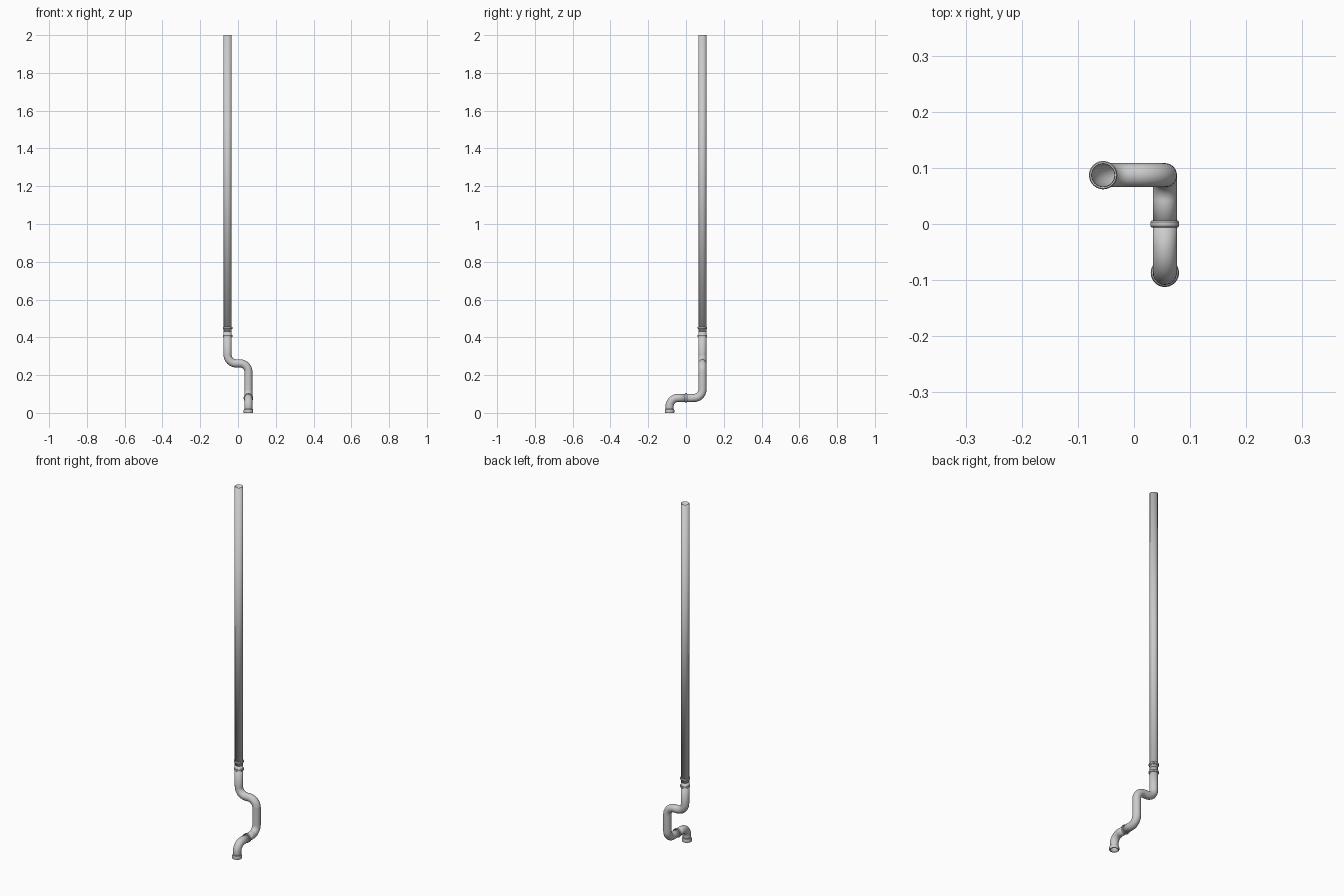
import bpy, bmesh, math
from mathutils import Vector

if "Cube" in bpy.data.objects:
    bpy.data.objects.remove(bpy.data.objects["Cube"])

R = 0.0215      # pipe radius
BEND = 0.045    # centreline bend radius
WALL = 0.0015


def fillet(points, steps=12):
    """Replace each inner right-angle corner with an arc."""
    pts = [Vector(p) for p in points]
    out = [pts[0]]
    for a, b, c in zip(pts, pts[1:], pts[2:]):
        u, v = (a - b).normalized(), (c - b).normalized()
        centre = b + (u + v) * BEND
        for i in range(steps + 1):
            t = math.pi / 2 * i / steps
            out.append(centre - v * BEND * math.cos(t) - u * BEND * math.sin(t))
    return out + [pts[-1]]


def finish(obj):
    bpy.ops.object.select_all(action='DESELECT')
    obj.select_set(True)
    bpy.context.view_layer.objects.active = obj
    if obj.type == 'CURVE':
        bpy.ops.object.convert(target='MESH')
        obj = bpy.context.object
        mod = obj.modifiers.new("wall", 'SOLIDIFY')
        mod.thickness = WALL
        mod.offset = -1
    bpy.ops.object.shade_smooth_by_angle(angle=math.radians(35))


def pipe(name, points):
    path = fillet(points)
    cu = bpy.data.curves.new(name, 'CURVE')
    cu.dimensions = '3D'
    cu.bevel_depth = R
    cu.bevel_resolution = 14
    sp = cu.splines.new('POLY')
    sp.points.add(len(path) - 1)
    for p, co in zip(sp.points, path):
        p.co = (*co, 1)
    obj = bpy.data.objects.new(name, cu)
    bpy.context.collection.objects.link(obj)
    finish(obj)


def collar(name, profile, loc, axis='Z', n=40):
    """Lathe a closed (radius, height) profile around an axis."""
    bm = bmesh.new()
    rings = []
    for i in range(n):
        a = 2 * math.pi * i / n
        rings.append([bm.verts.new((r * math.cos(a), r * math.sin(a), h)) for r, h in profile])
    m = len(profile)
    for i in range(n):
        p, q = rings[i], rings[(i + 1) % n]
        for j in range(m):
            k = (j + 1) % m
            bm.faces.new((p[j], q[j], q[k], p[k]))
    bmesh.ops.recalc_face_normals(bm, faces=bm.faces)
    me = bpy.data.meshes.new(name)
    bm.to_mesh(me)
    bm.free()
    obj = bpy.data.objects.new(name, me)
    obj.location = loc
    if axis == 'Y':
        obj.rotation_euler.x = math.pi / 2
    bpy.context.collection.objects.link(obj)
    finish(obj)


X, Y = 0.055, 0.087
Z_LOW, Z_HIGH = 0.079, 0.262

# Pipe runs
pipe("long_pipe", [(-X, Y, 2), (-X, Y, 0.43)])
pipe("offset_pipe", [(-X, Y, 0.43), (-X, Y, Z_HIGH), (X, Y, Z_HIGH),
                     (X, Y, Z_LOW), (X, 0, Z_LOW)])
pipe("outlet_elbow", [(X, 0, Z_LOW), (X, -Y, Z_LOW), (X, -Y, 0)])

# Beaded rings at the joints
bead = [(R - 0.001, -0.006), (0.0235, -0.006), (0.0252, -0.004),
        (0.0252, 0.004), (0.0235, 0.006), (R - 0.001, 0.006)]
collar("coupling_ring_lower", bead, (-X, Y, 0.407))
collar("coupling_ring_upper", bead, (-X, Y, 0.450))
collar("elbow_ring", bead, (X, 0, Z_LOW), 'Y')

# Socket at the outlet
socket = [(R - 0.001, 0), (0.0245, 0), (0.0252, 0.002), (0.0252, 0.014),
          (0.0235, 0.019), (R - 0.001, 0.021)]
collar("outlet_socket", socket, (X, -Y, 0))
